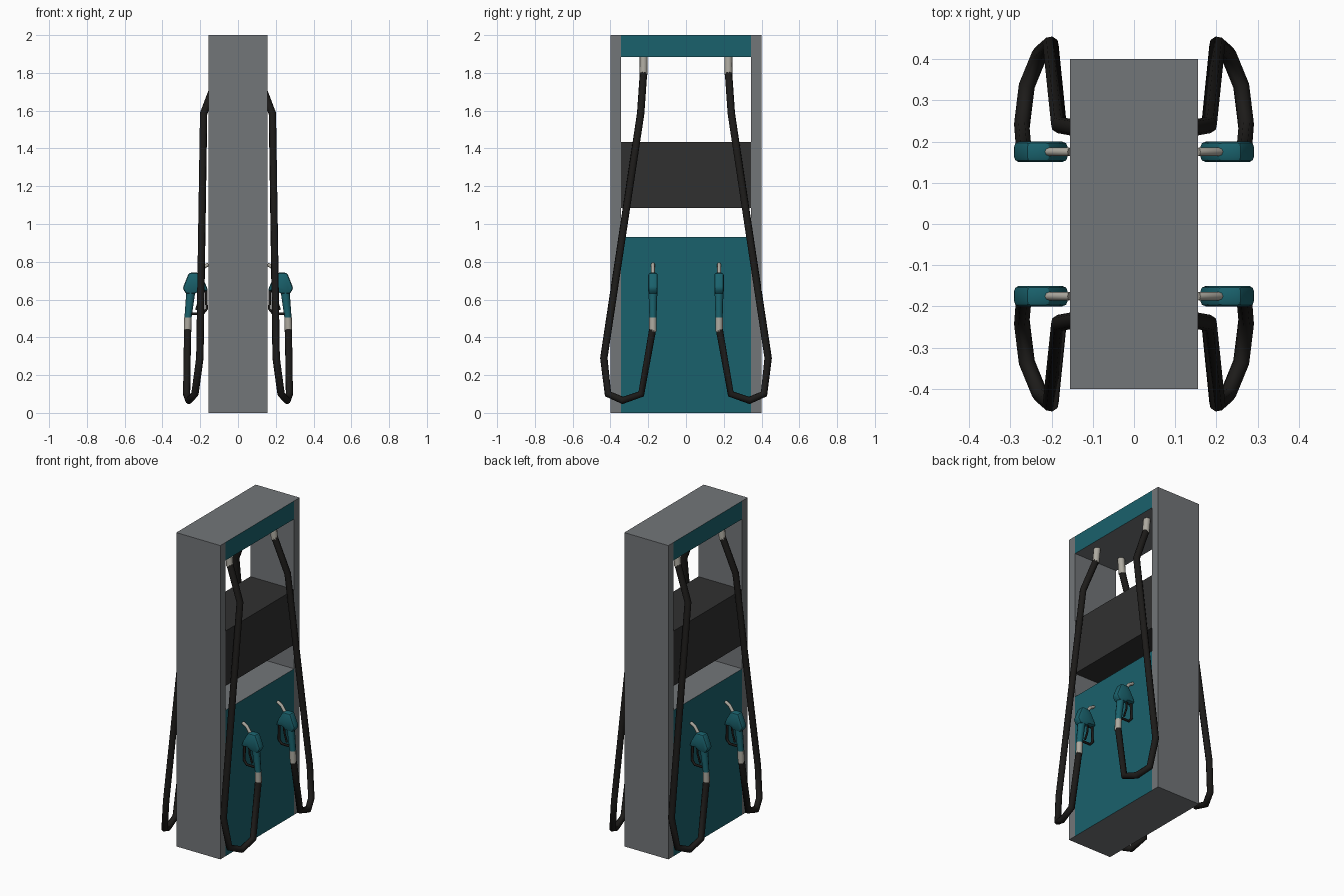
import bpy, bmesh
from mathutils import Vector

if "Cube" in bpy.data.objects:
    bpy.data.objects.remove(bpy.data.objects["Cube"])


def material(name, rgb):
    m = bpy.data.materials.new(name)
    m.diffuse_color = (*rgb, 1)
    m.use_nodes = True
    m.node_tree.nodes["Principled BSDF"].inputs["Base Color"].default_value = m.diffuse_color
    return m


GREY = material("grey_paint", (0.17, 0.18, 0.19))
TEAL = material("teal_paint", (0.01, 0.12, 0.15))
DARK = material("dark_glass", (0.03, 0.03, 0.03))
RUBBER = material("rubber", (0.012, 0.011, 0.01))
METAL = material("metal", (0.42, 0.4, 0.35))


def add_object(name, bm, mats):
    bmesh.ops.recalc_face_normals(bm, faces=bm.faces)
    me = bpy.data.meshes.new(name)
    bm.to_mesh(me)
    bm.free()
    for m in mats:
        me.materials.append(m)
    ob = bpy.data.objects.new(name, me)
    bpy.context.collection.objects.link(ob)
    return ob


def box(name, lo, hi, mat, side_mat=None):
    """Box between two corners; side_mat colours the two faces along x."""
    lo, hi = Vector(lo), Vector(hi)
    bm = bmesh.new()
    bmesh.ops.create_cube(bm, size=1)
    for v in bm.verts:
        v.co = (lo + hi) / 2 + v.co * (hi - lo)
    bm.normal_update()
    for f in bm.faces:
        f.material_index = int(side_mat is not None and abs(f.normal.x) > 0.9)
    return add_object(name, bm, [mat] + ([side_mat] if side_mat else []))


def tube(name, pts, radius, mat, sx, sy, taper=None, res=2):
    """Round tube along a polyline, placed in the quadrant sx, sy."""
    cu = bpy.data.curves.new(name, 'CURVE')
    cu.dimensions = '3D'
    cu.bevel_depth = radius
    cu.bevel_resolution = res
    cu.use_fill_caps = True
    sp = cu.splines.new('POLY')
    sp.points.add(len(pts) - 1)
    for i, (x, y, z) in enumerate(pts):
        sp.points[i].co = (x * sx, y * sy, z, 1)
        sp.points[i].radius = taper[i] if taper else 1
    cu.materials.append(mat)
    ob = bpy.data.objects.new(name, cu)
    bpy.context.collection.objects.link(ob)
    return ob


def prism(name, profile, y, width, bevel, mat, sx, sy):
    """Profile in x-z, extruded along y, with bevelled edges."""
    bm = bmesh.new()
    face = bm.faces.new([bm.verts.new((x * sx, y * sy - width / 2, z)) for x, z in profile])
    ext = bmesh.ops.extrude_face_region(bm, geom=[face])
    moved = [g for g in ext["geom"] if isinstance(g, bmesh.types.BMVert)]
    bmesh.ops.translate(bm, verts=moved, vec=(0, width, 0))
    bmesh.ops.recalc_face_normals(bm, faces=bm.faces)
    bmesh.ops.bevel(bm, geom=bm.edges[:], offset=bevel, segments=2,
                    profile=0.5, affect='EDGES', clamp_overlap=True)
    return add_object(name, bm, [mat])


# Cabinet
X, Y, IN = 0.155, 0.4, 0.345
box("pillar_front", (-X, -Y, 0), (X, -IN, 2), GREY)
box("pillar_back", (-X, IN, 0), (X, Y, 2), GREY)
box("header", (-X, -IN, 1.885), (X, IN, 2), GREY, TEAL)
box("display_block", (-X, -IN, 1.085), (X, IN, 1.435), DARK)
box("lower_cabinet", (-X, -IN, 0), (X, IN, 0.93), GREY, TEAL)

# Four hoses with nozzles, one per quadrant
HOSE = [(0.10, 0.225, 1.80), (0.182, 0.24, 1.585), (0.202, 0.435, 0.29),
        (0.228, 0.413, 0.10), (0.26, 0.335, 0.066), (0.272, 0.237, 0.10),
        (0.267, 0.177, 0.44)]
N = 0.175
HEAD = [(0.157, 0.645), (0.175, 0.69), (0.205, 0.742), (0.26, 0.742),
        (0.293, 0.66), (0.275, 0.63), (0.225, 0.63), (0.205, 0.648)]
for sx in (1, -1):
    for sy in (1, -1):
        tag = ("right" if sx > 0 else "left") + ("_back" if sy > 0 else "_front")
        tube("hose_" + tag, HOSE, 0.02, RUBBER, sx, sy)
        tube("hose_connector_" + tag, [(0.09, 0.224, 1.89), (0.10, 0.225, 1.79)],
             0.021, METAL, sx, sy)
        tube("hose_ferrule_" + tag, [(0.267, N, 0.43), (0.265, N, 0.505)],
             0.02, METAL, sx, sy)
        # Nozzle
        tube("nozzle_handle_" + tag, [(0.265, N, 0.50), (0.248, N, 0.66)],
             0.022, TEAL, sx, sy, taper=[0.85, 1.1])
        head = prism("nozzle_head_" + tag, HEAD, N, 0.05, 0.012, TEAL, sx, sy)
        bpy.context.view_layer.objects.active = head
        head.select_set(True)
        bpy.ops.object.shade_smooth_by_angle()
        head.select_set(False)
        tube("nozzle_spout_" + tag,
             [(0.215, N, 0.725), (0.185, N, 0.77), (0.156, N, 0.787)],
             0.01, METAL, sx, sy)
        tube("nozzle_guard_" + tag,
             [(0.17, N, 0.66), (0.166, N, 0.55), (0.185, N, 0.526), (0.26, N, 0.526)],
             0.008, RUBBER, sx, sy, res=1)
        tube("nozzle_trigger_" + tag,
             [(0.2, N, 0.65), (0.205, N, 0.60), (0.222, N, 0.545)],
             0.006, RUBBER, sx, sy, res=1)
